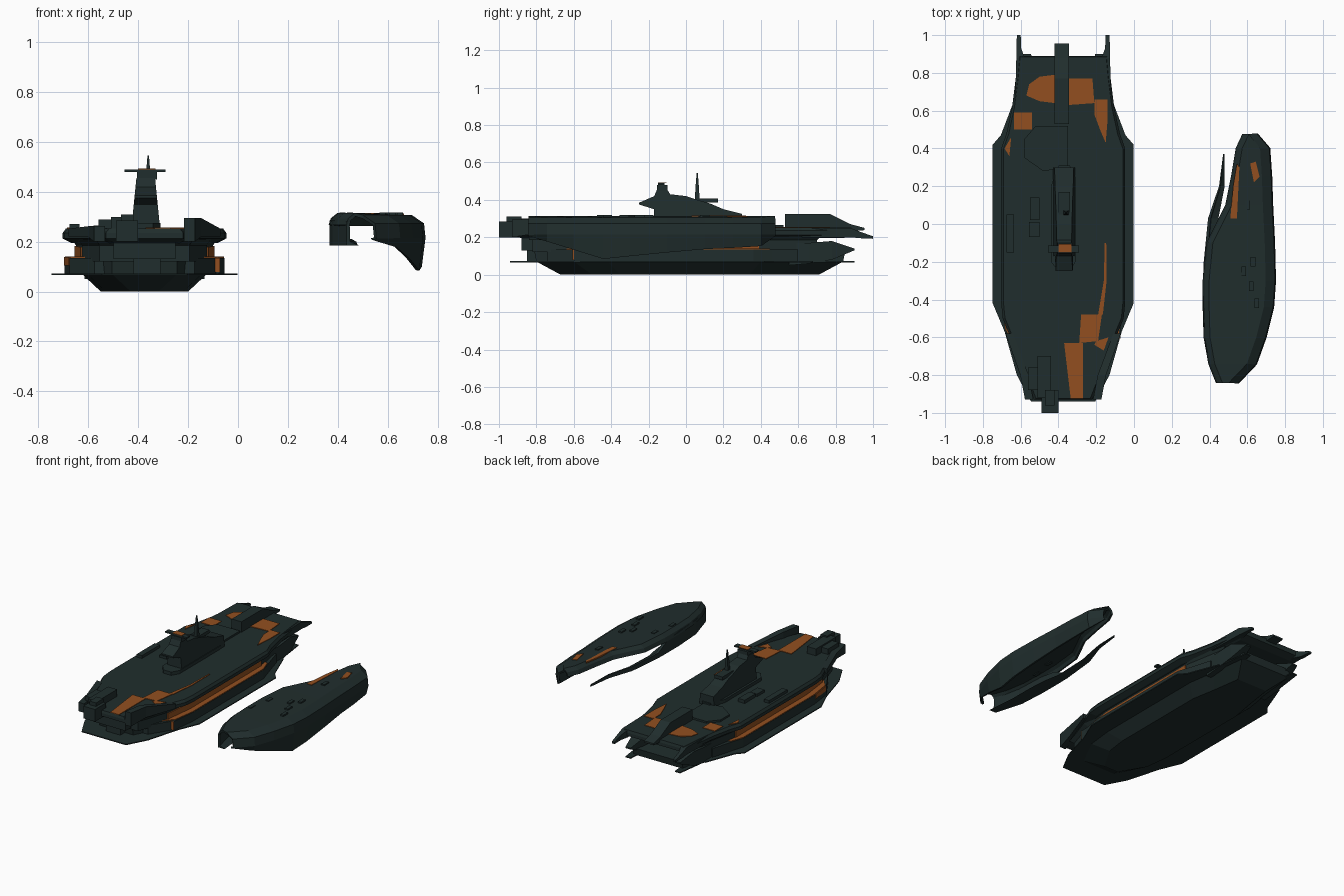
import bpy, bmesh

def material(name, col):
    m = bpy.data.materials.new(name)
    m.diffuse_color = (*col, 1)
    return m

GREY = material("dark_green_grey", (0.0145, 0.0265, 0.026))
ORANGE = material("rust_orange", (0.29, 0.078, 0.014))
XC = -0.375  # centreline of the main ship

def loft(name, rings, mat=GREY, closed=True, thick=0):
    """Skin a list of equal-length rings; closed rings are capped, open ones may be thickened."""
    bm = bmesh.new()
    vs = [[bm.verts.new(p) for p in r] for r in rings]
    n = len(rings[0])
    for a, b in zip(vs, vs[1:]):
        for i in range(n if closed else n - 1):
            j = (i + 1) % n
            bm.faces.new((a[i], a[j], b[j], b[i]))
    if closed:
        bm.faces.new(vs[0])
        bm.faces.new(vs[-1])
    bmesh.ops.recalc_face_normals(bm, faces=bm.faces)
    me = bpy.data.meshes.new(name)
    bm.to_mesh(me)
    bm.free()
    me.materials.append(mat)
    ob = bpy.data.objects.new(name, me)
    bpy.context.collection.objects.link(ob)
    if thick:
        s = ob.modifiers.new("thickness", 'SOLIDIFY')
        s.thickness = thick
        s.offset = 0
    return ob

def prism(name, pts, z0, z1, mat=GREY):
    return loft(name, [[(x, y, z) for x, y in pts] for z in (z0, z1)], mat)

def box(name, x0, x1, y0, y1, z0, z1, mat=GREY):
    return prism(name, [(x0, y0), (x1, y0), (x1, y1), (x0, y1)], z0, z1, mat)

def outline(half, z, k=0.0, dy=0.0):
    """Symmetric plan outline from (y, half width), inset by k at the sides and dy at the ends."""
    ys = [y for y, w in half]
    mid, span = (ys[0] + ys[-1]) / 2, (ys[-1] - ys[0]) / 2
    pts = [(mid + (y - mid) * (1 - dy / span), max(w - k, 0.02)) for y, w in half]
    return [(XC + w, y, z) for y, w in pts] + [(XC - w, y, z) for y, w in reversed(pts)]

# ---- lower hull and waterline plate
keel = [(-0.8, 0.13), (-0.6, 0.23), (-0.42, 0.25), (0.4, 0.25), (0.6, 0.22), (0.84, 0.19)]
loft("lower_hull", [outline(keel, 0, 0.075, 0.13), outline(keel, 0.07), outline(keel, 0.12, 0, -0.01)])
plate = [(-0.94, 0.17), (-0.8, 0.245), (-0.57, 0.31), (-0.42, 0.373), (0.42, 0.373), (0.47, 0.33), (0.68, 0.25)]
loft("waterline_plate", [outline(plate, 0.066), outline(plate, 0.073)])

# ---- side sponsons, middle hull
sponson = [(-0.74, 0.2), (-0.58, 0.3), (-0.42, 0.32), (0.36, 0.32), (0.46, 0.29), (0.6, 0.25)]
loft("sponson_tier", [outline(sponson, 0.07), outline(sponson, 0.135)])
core = [(-0.82, 0.18), (-0.6, 0.25), (-0.4, 0.275), (0.4, 0.275), (0.7, 0.22)]
loft("middle_hull", [outline(core, 0.12), outline(core, 0.185), outline(core, 0.21, -0.015, -0.03)])

# ---- flight deck, flared edge
deck = [(-0.93, 0.155), (-0.8, 0.205), (-0.66, 0.255), (-0.5, 0.32), (-0.42, 0.328), (0.4, 0.328),
        (0.48, 0.3), (0.62, 0.27), (0.78, 0.25), (0.89, 0.24)]
loft("flight_deck", [outline(deck, 0.195, 0.035, 0.05), outline(deck, 0.213), outline(deck, 0.235),
                     outline(deck, 0.252, 0.012, 0.005)])
TOP = 0.252

# ---- mirrored parts of the main ship
for s, side in ((-1, "left"), (1, "right")):
    def rect(x, y, w, z0, z1):
        c = XC + s * x
        return [(c - w, y, z0), (c + w, y, z0), (c + w, y, z1), (c - w, y, z1)]
    loft(side + "_stern_prong", [rect(0.235, 0.62, 0.02, 0.2, 0.25), rect(0.226, 0.88, 0.022, 0.2, 0.25),
                                 rect(0.235, 0.93, 0.013, 0.195, 0.23), rect(0.235, 1.0, 0.01, 0.192, 0.205)])
    loft(side + "_hull_prong", [rect(0.19, 0.55, 0.05, 0.05, 0.17), rect(0.19, 0.66, 0.05, 0.06, 0.17),
                                rect(0.19, 0.78, 0.045, 0.08, 0.18), rect(0.19, 0.9, 0.02, 0.13, 0.14)])
    loft(side + "_plate_prong", [rect(0.2, 0.6, 0.05, 0.066, 0.073), rect(0.19, 0.9, 0.02, 0.066, 0.073)])
    zr = 0.295 if s > 0 else 0.262
    loft(side + "_bow_rail", [rect(0.18, -0.93, 0.022, 0.2, zr), rect(0.205, -0.8, 0.022, 0.22, zr),
                              rect(0.285, -0.58, 0.02, 0.22, 0.252)])
    # painted ledge on top of the sponson and painted wall above it
    prism(side + "_ledge_stripe", [(XC + s * a, y) for a, y in ((0.2, -0.68), (0.295, -0.575), (0.318, -0.42), (0.318, 0.36),
                                                                (0.287, 0.45), (0.2, 0.45))], 0.133, 0.14, ORANGE)
    loft(side + "_wall_stripe", [rect(0.277, y, 0.004, 0.135, 0.183) for y in (-0.39, 0.39)], ORANGE)
    loft(side + "_wall_stripe_bow", [rect(0.25, -0.6, 0.006, 0.135, 0.178), rect(0.275, -0.39, 0.006, 0.135, 0.183)], ORANGE)
    if s < 0:
        loft("sponson_side_stripe", [rect(0.302, -0.57, 0.003, 0.105, 0.138), rect(0.32, -0.43, 0.003, 0.105, 0.138)], ORANGE)
    else:
        box("sponson_front_block", -0.14, -0.072, -0.6, -0.56, 0.073, 0.135)
        box("sponson_front_stripe", -0.14, -0.072, -0.606, -0.6, 0.078, 0.135, ORANGE)

# ---- bow and deck blocks
box("bow_nose", -0.49, -0.4, -1.0, -0.88, 0.2, 0.285)
box("bow_nose_cap", -0.47, -0.42, -0.96, -0.88, 0.28, 0.31)
box("bow_block", -0.51, -0.44, -0.92, -0.7, 0.24, 0.3)
box("bow_side_block", -0.56, -0.5, -0.88, -0.76, 0.24, 0.29)
box("bow_lower_step", -0.5, -0.25, -0.88, -0.7, 0.13, 0.2)
box("bow_centre_step", -0.42, -0.31, -0.85, -0.7, 0.07, 0.16)
box("deck_hatch_left", -0.675, -0.635, -0.15, 0.05, 0.24, 0.272)
box("deck_hatch_a", -0.55, -0.5, 0.02, 0.14, 0.24, 0.275)
box("deck_hatch_b", -0.555, -0.5, -0.07, 0.01, 0.24, 0.27)
prism("deck_platform", [(-0.58, 0.35), (-0.48, 0.28), (-0.35, 0.3), (-0.35, 0.52), (-0.52, 0.52), (-0.58, 0.45)], 0.24, 0.265)
sp = [(0.53, 0.24), (0.53, 0.325), (0.77, 0.325), (0.88, 0.27), (0.955, 0.25), (0.955, 0.238), (0.86, 0.23)]
loft("stern_spine", [[(x, y, z) for y, z in sp] for x in (-0.42, -0.345)])

# ---- control tower
prism("tower_base", [(-0.44, -0.2), (-0.4, -0.25), (-0.34, -0.25), (-0.31, -0.2), (-0.31, 0.25), (-0.34, 0.31), (-0.4, 0.31), (-0.44, 0.2)], 0.24, 0.275)
tower = [(-0.17, 0.25), (-0.17, 0.35), (-0.25, 0.375), (-0.25, 0.385), (-0.17, 0.42), (-0.155, 0.455),
         (-0.1, 0.455), (-0.085, 0.43), (0, 0.42), (0.06, 0.4), (0.13, 0.38), (0.2, 0.35), (0.3, 0.325), (0.3, 0.25)]
loft("tower", [[(XC + 0.005 + s * (0.058 - 0.1 * (z - 0.25)), y, z) for y, z in tower] for s in (-1, 1)])
box("tower_head", -0.405, -0.325, -0.155, -0.1, 0.45, 0.48)
box("tower_wing", -0.455, -0.29, -0.15, -0.115, 0.48, 0.49)
box("tower_stripe", -0.4, -0.33, -0.15, -0.105, 0.489, 0.493, ORANGE)
box("tower_aft_beam", -0.4, -0.34, 0.05, 0.17, 0.385, 0.408)
loft("mast", [[(XC + 0.015 + a * r, 0.06 + b * r, z) for a, b in ((-1, -1), (1, -1), (1, 1), (-1, 1))]
              for r, z in ((0.014, 0.38), (0.009, 0.47), (0.003, 0.545))])

# ---- painted deck patches
patches = {
    "stern_patch_left": [(-0.57, 0.68), (-0.5, 0.65), (-0.42, 0.64), (-0.42, 0.79), (-0.5, 0.78), (-0.555, 0.74)],
    "stern_patch_right": [(-0.345, 0.63), (-0.21, 0.64), (-0.22, 0.77), (-0.345, 0.77)],
    "stern_patch_edge": [(-0.21, 0.66), (-0.21, 0.58), (-0.18, 0.5), (-0.15, 0.43), (-0.14, 0.55), (-0.14, 0.66)],
    "stern_patch_square": [(-0.635, 0.5), (-0.54, 0.5), (-0.54, 0.59), (-0.635, 0.59)],
    "stern_patch_sliver": [(-0.66, 0.36), (-0.65, 0.46), (-0.685, 0.4)],
    "bow_patch": [(-0.335, -0.925), (-0.27, -0.925), (-0.27, -0.63), (-0.37, -0.63)],
    "bow_patch_side": [(-0.29, -0.63), (-0.19, -0.62), (-0.17, -0.48), (-0.28, -0.48)],
    "deck_line": [(-0.19, -0.48), (-0.165, -0.48), (-0.145, -0.3), (-0.147, -0.1), (-0.155, -0.1), (-0.16, -0.3)],
    "bow_patch_corner": [(-0.21, -0.64), (-0.16, -0.67), (-0.135, -0.6), (-0.2, -0.62)],
}
for name, pts in patches.items():
    prism(name, pts, TOP - 0.004, TOP + 0.004, ORANGE)

# ---- detached shell: deck with a long right skirt (y, left x, right x, skirt bottom)
rows = [(-0.84, 0.44, 0.55, 0.21), (-0.74, 0.4, 0.645, 0.18), (-0.6, 0.375, 0.695, 0.135), (-0.44, 0.37, 0.735, 0.085),
        (-0.3, 0.37, 0.745, 0.1), (-0.1, 0.39, 0.74, 0.12), (0.1, 0.49, 0.73, 0.138), (0.25, 0.52, 0.725, 0.145),
        (0.4, 0.545, 0.715, 0.155), (0.475, 0.58, 0.65, 0.21)]
loft("shell_deck_and_skirt", [[(a, y, 0.265), (a + 0.008, y, 0.29), (a + 0.03, y, 0.308), (b - 0.05, y, 0.3),
                               (b - 0.005, y, 0.27), (b, y, 0.215), (b - 0.015, y, z)] for y, a, b, z in rows],
     closed=False, thick=0.014)
# left wall that runs aft into a free prong (y, x, foot width, top)
wall = [(-0.84, 0.435, 0.05, 0.28), (-0.65, 0.378, 0.09, 0.285), (-0.45, 0.366, 0.1, 0.285), (-0.32, 0.366, 0.09, 0.27),
        (-0.22, 0.367, 0.07, 0.22), (0.03, 0.392, 0.055, 0.215), (0.2, 0.45, 0.03, 0.21), (0.37, 0.472, 0.008, 0.2)]
loft("shell_left_wall", [[(x, y, 0.185), (x + w, y, 0.185), (x + w * 0.3, y, 0.2), (x + w * 0.25, y, t), (x, y, t)]
                         for y, x, w, t in wall])
# small wreckage lumps and painted patches on the shell
for i, (x, y) in enumerate([(0.58, -0.25), (0.63, -0.2), (0.62, -0.33), (0.65, -0.42), (0.45, -0.3), (0.42, -0.45), (0.6, 0.1)]):
    box(f"shell_lump_{i}", x - 0.012, x + 0.012, y - 0.025, y + 0.025, 0.295, 0.318)
prism("shell_patch_edge", [(0.51, 0.03), (0.545, 0.03), (0.558, 0.3), (0.545, 0.32), (0.525, 0.2)], 0.307, 0.316, ORANGE)
prism("shell_patch_aft", [(0.635, 0.22), (0.665, 0.25), (0.645, 0.33), (0.615, 0.32)], 0.305, 0.314, ORANGE)
